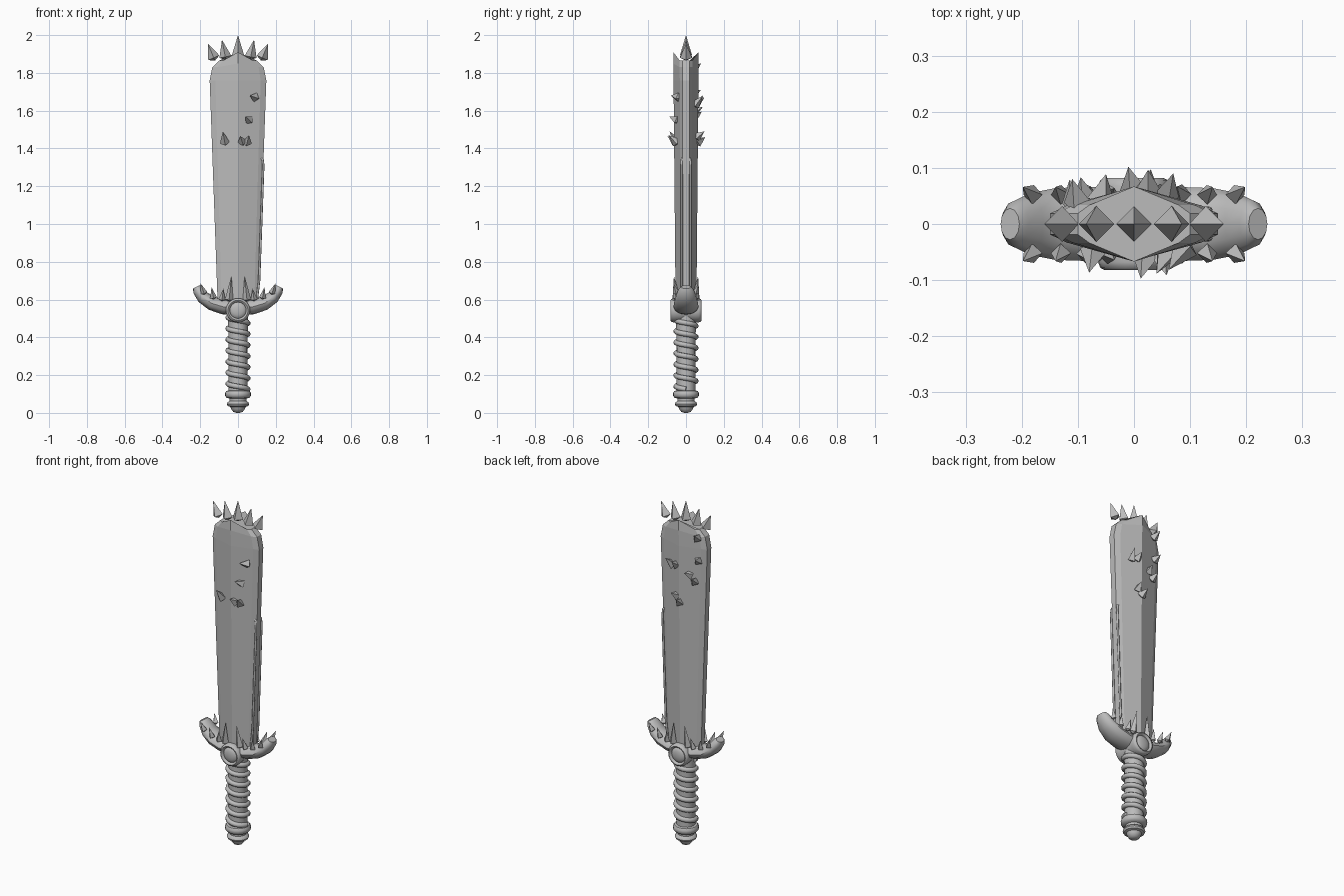
import bpy, bmesh, math
from mathutils import Vector, Matrix

cube = bpy.data.objects.get("Cube")
if cube:
    bpy.data.objects.remove(cube)

metal = bpy.data.materials.new("grey metal")
metal.use_nodes = True
metal.diffuse_color = (0.5, 0.5, 0.5, 1)
metal.node_tree.nodes["Principled BSDF"].inputs["Base Color"].default_value = (0.5, 0.5, 0.5, 1)


def finish(name, bm, smooth=None):
    bmesh.ops.recalc_face_normals(bm, faces=bm.faces)
    mesh = bpy.data.meshes.new(name)
    bm.to_mesh(mesh)
    bm.free()
    mesh.materials.append(metal)
    obj = bpy.data.objects.new(name, mesh)
    bpy.context.collection.objects.link(obj)
    if smooth:
        bpy.ops.object.select_all(action='DESELECT')
        obj.select_set(True)
        bpy.context.view_layer.objects.active = obj
        bpy.ops.object.shade_smooth_by_angle(angle=math.radians(smooth))
    return obj


def loft(name, rings, smooth=None):
    """Skin a list of equal-length point rings and cap both ends."""
    bm = bmesh.new()
    rows = [[bm.verts.new(p) for p in ring] for ring in rings]
    n = len(rows[0])
    for a, b in zip(rows, rows[1:]):
        for i in range(n):
            j = (i + 1) % n
            bm.faces.new((a[i], a[j], b[j], b[i]))
    bm.faces.new(rows[0])
    bm.faces.new(rows[-1])
    return finish(name, bm, smooth)


def lathe(name, profile, sides=20, matrix=Matrix(), smooth=40):
    turns = [2 * math.pi * i / sides for i in range(sides)]
    return loft(name, [[matrix @ Vector((r * math.cos(t), r * math.sin(t), z)) for t in turns]
                       for r, z in profile], smooth)


def tube(name, points, radius, res=2):
    curve = bpy.data.curves.new(name, 'CURVE')
    curve.dimensions = '3D'
    curve.bevel_depth = radius
    curve.bevel_resolution = res
    curve.use_fill_caps = True
    spline = curve.splines.new('POLY')
    spline.points.add(len(points) - 1)
    for p, co in zip(spline.points, points):
        p.co = (*co, 1)
    curve.materials.append(metal)
    obj = bpy.data.objects.new(name, curve)
    bpy.context.collection.objects.link(obj)


def spike(name, base, tip, radius):
    """Four-sided thorn with a shallow point under its base."""
    base, tip = Vector(base), Vector(tip)
    axis = tip - base
    side = axis.cross(Vector((0, 1, 0))).normalized()
    other = axis.cross(side).normalized()
    bm = bmesh.new()
    ring = [bm.verts.new(base + d * radius) for d in (side, other, -side, -other)]
    top = bm.verts.new(tip)
    root = bm.verts.new(base - axis.normalized() * radius * 0.5)
    for i in range(4):
        a, b = ring[i], ring[(i + 1) % 4]
        bm.faces.new((a, b, top))
        bm.faces.new((b, a, root))
    finish(name, bm)


# Blade: ten-sided section widening upward to a peaked end
def blade_ring(w, t, z, peak):
    half = [(0, -t, peak), (0.8 * w, -0.5 * t, z), (w, -0.28 * t, z),
            (w, 0.28 * t, z), (0.8 * w, 0.5 * t, z)]
    return half + [(-x, -y, h) for x, y, h in half]


loft("blade", [blade_ring(*r) for r in (
    (0.107, 0.055, 0.56, 0.56), (0.15, 0.066, 1.76, 1.76),
    (0.136, 0.067, 1.83, 1.85), (0.10, 0.067, 1.865, 1.91))])

# Crown of thorns on the blade end
spike("crown_spike_centre", (0, 0, 1.895), (0, 0, 2.0), 0.032)
for s, side in ((1, "left"), (-1, "right")):
    spike("crown_spike_inner_" + side, (s * 0.067, 0, 1.885), (s * 0.085, 0, 1.975), 0.032)
    spike("crown_spike_outer_" + side, (s * 0.128, 0, 1.88), (s * 0.16, 0, 1.955), 0.032)

# Thorns scattered on both blade faces: x, z, lean in x, lean in z
front = [(-0.07, 1.43, -0.01, 0.06), (0.022, 1.435, -0.01, 0.03), (0.048, 1.43, 0.01, 0.04),
         (0.06, 1.55, -0.02, 0.02), (0.092, 1.67, -0.03, 0.01)]
back = [(-0.10, 1.82, -0.01, 0.03), (-0.105, 1.69, -0.01, 0.02), (-0.06, 1.60, 0.01, 0.02),
        (-0.085, 1.565, -0.01, 0.03), (0.055, 1.63, 0.015, 0.05), (0.025, 1.64, 0, 0.03),
        (0.02, 1.46, 0.01, 0.03), (0.0, 1.43, -0.01, 0.03)]
for face, s, thorns in (("front", -1, front), ("back", 1, back)):
    for i, (x, z, dx, dz) in enumerate(thorns):
        y = 0.06 - 0.22 * abs(x)
        spike(f"blade_thorn_{face}_{i + 1}", (x, s * y, z),
              (x + dx, s * (y + 0.042), z + dz), 0.026)

# Two thin rods along one cutting edge
for y, side in ((-0.025, "front"), (0.025, "back")):
    tube("edge_rod_" + side, [(0.10, y, 0.60), (0.112, y, 0.70), (0.134, y, 1.31),
                              (0.131, y * 0.9, 1.34), (0.12, y * 0.7, 1.35)], 0.006)

# Crossguard: upswept bar, thinner toward the ends
stations = [(0, 0.558, 0.042, 0.066), (0.08, 0.562, 0.04, 0.066), (0.14, 0.58, 0.037, 0.064),
            (0.185, 0.612, 0.034, 0.055), (0.212, 0.65, 0.029, 0.042), (0.221, 0.667, 0.019, 0.028)]
path = [(-x, z, h, d) for x, z, h, d in reversed(stations[1:])] + stations
rings = []
for i, (x, z, h, d) in enumerate(path):
    p, q = path[max(i - 1, 0)], path[min(i + 1, len(path) - 1)]
    normal = Vector((p[1] - q[1], 0, q[0] - p[0])).normalized()
    rings.append([Vector((x, 0, z)) + normal * h * math.cos(t) + Vector((0, d * math.sin(t), 0))
                  for t in (math.pi * k / 6 for k in range(12))])
loft("crossguard", rings, 45)

# Guard thorns, the same in all four quarters: x, y, z, lean, height, radius
for i, (x, y, z, lean, height, r) in enumerate((
        (0.047, 0.05, 0.60, -0.012, 0.125, 0.022), (0.085, 0.053, 0.60, -0.008, 0.06, 0.018),
        (0.13, 0.052, 0.61, 0.01, 0.055, 0.018), (0.18, 0.052, 0.635, 0.018, 0.05, 0.018))):
    for sx in (1, -1):
        for sy in (1, -1):
            spike(f"guard_thorn_{i + 1}", (sx * x, sy * y, z),
                  (sx * (x + lean), sy * (y + 0.014), z + height), r)

# Round boss with a raised rim on each side of the guard
boss = [(0.06, 0.0), (0.064, 0.05), (0.064, 0.068), (0.06, 0.078), (0.053, 0.082),
        (0.046, 0.078), (0.043, 0.07), (0.04, 0.074), (0.025, 0.08), (0.008, 0.082)]
for angle, side in ((90, "front"), (-90, "back")):
    m = Matrix.Translation((0, 0, 0.543)) @ Matrix.Rotation(math.radians(angle), 4, 'X')
    lathe("boss_" + side, boss, 24, m)

# Grip core, collar and pommel
lathe("grip", [(0.05, 0.10), (0.05, 0.3), (0.053, 0.54)], 16)
lathe("pommel", [(0.008, 0.0), (0.025, 0.005), (0.036, 0.02), (0.04, 0.032), (0.054, 0.036),
                 (0.059, 0.046), (0.054, 0.057), (0.045, 0.063), (0.046, 0.076), (0.06, 0.08),
                 (0.068, 0.09), (0.069, 0.105), (0.062, 0.116), (0.045, 0.12)])

# Cord wound around the grip
turns, steps = 6.5, 20
coil = []
for i in range(int(turns * steps) + 1):
    a = -2 * math.pi * i / steps
    coil.append((0.053 * math.cos(a), 0.053 * math.sin(a), 0.125 + 0.38 * i / (turns * steps)))
tube("grip_cord", coil, 0.014)
